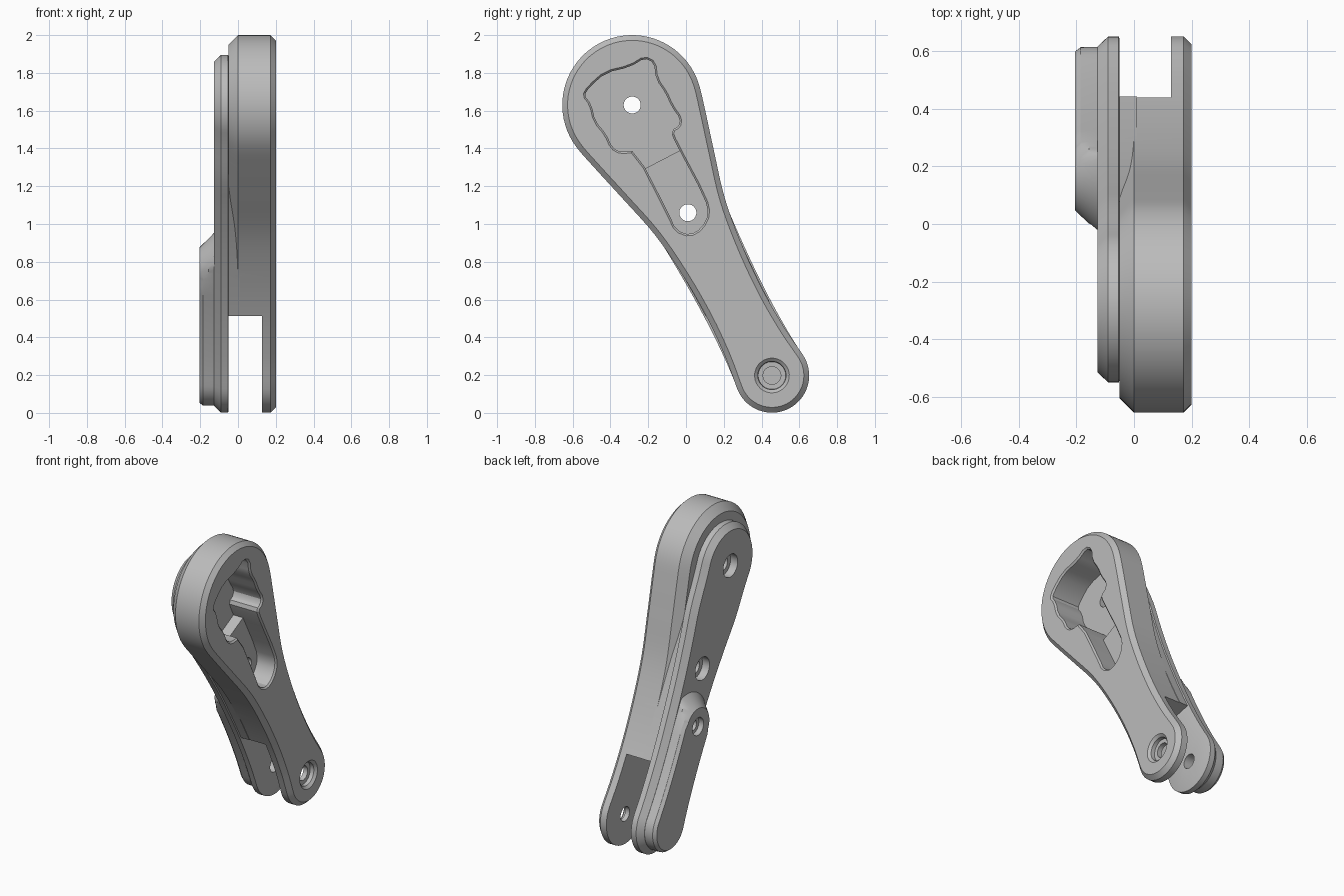
import bpy, bmesh
from math import pi, sin, cos, acos, hypot

if "Cube" in bpy.data.objects:
    bpy.data.objects.remove(bpy.data.objects["Cube"], do_unlink=True)

grey = bpy.data.materials.new("plain_grey")
grey.use_nodes = True
grey.diffuse_color = (0.5, 0.5, 0.5, 1)
grey.node_tree.nodes["Principled BSDF"].inputs["Base Color"].default_value = grey.diffuse_color

# Pivot centres (y, z) and the arm axis between them
UPPER, LOWER = (-0.285, 1.63), (0.455, 0.198)
LENGTH = hypot(LOWER[0] - UPPER[0], LOWER[1] - UPPER[1])
AY, AZ = [(b - a) / LENGTH for a, b in zip(UPPER, LOWER)]


def place(points):
    """Map (along, across) arm coordinates to (y, z)."""
    return [(UPPER[0] + AY * t - AZ * s, UPPER[1] + AZ * t + AY * s) for t, s in points]


def arc(t, s, radius, start, end, n):
    return [(t + radius * cos(start + (end - start) * i / n),
             s + radius * sin(start + (end - start) * i / n)) for i in range(n + 1)]


def mirror(half):
    return half + [(t, -s) for t, s in half[-2:0:-1]]


def inset(loop, d):
    """Move a clockwise loop inwards by d."""
    out = []
    for i, (t, s) in enumerate(loop):
        a, b = loop[i - 1], loop[(i + 1) % len(loop)]
        dt, ds = b[0] - a[0], b[1] - a[1]
        k = d / hypot(dt, ds)
        out.append((t + ds * k, s - dt * k))
    return out


def half_outline(big, small, leave, nodes):
    """Two round ends joined by a smooth side through nodes."""
    head = arc(0, 0, big, pi, acos(leave / big), 20)
    foot = arc(LENGTH, 0, small, 1.68, 0, 14)
    pts = [head[-1]] + nodes + [foot[0]]
    slopes = [(b[1] - a[1]) / (b[0] - a[0]) for a, b in zip(pts, pts[2:])]
    slopes = [-leave / head[-1][1]] + slopes + [(LENGTH - foot[0][0]) / foot[0][1]]
    side = []
    for (t0, s0), (t1, s1), m0, m1 in zip(pts, pts[1:], slopes, slopes[1:]):
        for i in range(1, 6):
            u, h = i / 5, t1 - t0
            s = (s0 * (1 + 2 * u) * (1 - u) ** 2 + h * m0 * u * (1 - u) ** 2
                 + s1 * u * u * (3 - 2 * u) + h * m1 * u * u * (u - 1))
            side.append((t0 + h * u, s))
    return head + side[:-1] + foot


def chaikin(pts):
    out = []
    for p, q in zip(pts, pts[1:] + pts[:1]):
        out += [tuple(a * k + b * (1 - k) for a, b in zip(p, q)) for k in (0.75, 0.25)]
    return out


def loft(name, layers):
    """Solid through (x, outline) layers."""
    bm = bmesh.new()
    rings = [[bm.verts.new((x, y, z)) for y, z in pts] for x, pts in layers]
    n = len(rings[0])
    for lo, hi in zip(rings, rings[1:]):
        for i in range(n):
            j = (i + 1) % n
            bm.faces.new((lo[i], lo[j], hi[j], hi[i]))
    bm.faces.new(rings[0])
    bm.faces.new(rings[-1])
    bmesh.ops.recalc_face_normals(bm, faces=bm.faces)
    mesh = bpy.data.meshes.new(name)
    bm.to_mesh(mesh)
    bm.free()
    mesh.materials.append(grey)
    obj = bpy.data.objects.new(name, mesh)
    bpy.context.collection.objects.link(obj)
    return obj


def turned(name, along, layers):
    """Round cutter on the arm axis, (x, radius) layers."""
    return loft(name, [(x, place(arc(along, 0, r, 0, 2 * pi, 32)[:-1])) for x, r in layers])


def combine(target, other, operation):
    mod = target.modifiers.new(operation, "BOOLEAN")
    mod.operation, mod.solver, mod.object = operation, "EXACT", other
    bpy.ops.object.select_all(action="DESELECT")
    bpy.context.view_layer.objects.active = target
    target.select_set(True)
    bpy.ops.object.modifier_apply(modifier=mod.name)
    bpy.data.objects.remove(other, do_unlink=True)


# Main arm body with chamfered rims
body = mirror(half_outline(0.37, 0.197, 0.06, [(0.2, 0.331), (0.4, 0.277), (0.67, 0.208),
                                               (0.94, 0.175), (1.2, 0.165), (1.42, 0.175)]))
arm = loft("link_arm", [(x, place(inset(body, d))) for x, d in
                        ((-0.05, 0.05), (0, 0), (0.172, 0), (0.2, 0.028))])

# Slimmer backing plate
plate_half = half_outline(0.265, 0.196, 0.03, [(0.3, 0.251), (0.5, 0.223), (0.72, 0.198),
                                               (0.97, 0.182), (1.2, 0.176), (1.42, 0.181)])
plate = mirror(plate_half)
combine(arm, loft("backing_plate", [(x, place(inset(plate, d))) for x, d in
                                    ((-0.127, 0.035), (-0.09, 0), (-0.053, 0),
                                     (-0.05, 0.008), (0.01, 0.008))]), "UNION")


# Raised pad flush with the plate's face, with a sloped nose
def pad_outline(d, nose):
    first = next(i for i, p in enumerate(plate_half) if p[0] > 1)
    sides = inset(plate, d)[first:len(plate_half)]
    tip = [(t, min(s, sides[0][1])) for t, s in arc(0.983, 0, nose, pi, pi / 2, 16)]
    return place(mirror(tip + sides))


combine(arm, loft("raised_pad", [(x, pad_outline(d, r)) for x, d, r in
                                 ((-0.205, 0.052, 0.118), (-0.185, 0.037, 0.138),
                                  (-0.156, 0.036, 0.166), (-0.127, 0.036, 0.196),
                                  (-0.11, 0.036, 0.196))]), "UNION")

# Fork slot at the lower end
slot = [(-0.3, 0.42), (1, 0.717), (1, -0.2), (-0.3, -0.2)]
combine(arm, loft("slot_cutter", [(-0.05, slot), (0.128, slot)]), "DIFFERENCE")

# Irregular pocket in the outer face, shallower along its narrow leg
pocket = chaikin([(-0.52, 1.73), (-0.43, 1.81), (-0.30, 1.84), (-0.22, 1.89), (-0.16, 1.86),
                  (-0.15, 1.77), (-0.10, 1.70), (-0.07, 1.63), (-0.02, 1.56), (-0.03, 1.51),
                  (-0.07, 1.49), (-0.05, 1.44), (0.11, 1.14), (0.13, 1.05), (0.09, 0.97),
                  (0.02, 0.93), (-0.06, 0.96), (-0.10, 1.05), (-0.27, 1.38), (-0.35, 1.37),
                  (-0.40, 1.40), (-0.43, 1.47), (-0.49, 1.54), (-0.51, 1.63), (-0.55, 1.68)])
lip = inset(pocket, 0.01)
pocket_cutter = loft("pocket_cutter", [(-0.01, lip), (0.19, lip), (0.2, pocket), (0.3, pocket)])
step = place([(0.33, -0.5), (0.33, 0.5), (1, 0.5), (1, -0.5)])
combine(pocket_cutter, loft("pocket_step", [(-0.1, step), (0.06, step)]), "DIFFERENCE")
combine(arm, pocket_cutter, "DIFFERENCE")

# Counterbored bolt holes through the pocket floor
for along in (0, 0.642):
    combine(arm, turned("bolt_cutter", along, ((-0.3, 0.075), (-0.075, 0.075),
                                               (-0.074, 0.045), (0.1, 0.045))), "DIFFERENCE")

# Blind hole in the pad
combine(arm, turned("pad_hole_cutter", 0.983, ((-0.3, 0.058), (-0.17, 0.058),
                                               (-0.169, 0.035), (-0.07, 0.035))), "DIFFERENCE")

# Pivot hole through the outer fork and into the inner one
combine(arm, turned("pivot_cutter", LENGTH, ((-0.14, 0.047), (0.159, 0.047), (0.16, 0.073),
                                             (0.185, 0.075), (0.2, 0.092), (0.21, 0.092))), "DIFFERENCE")

bpy.ops.object.select_all(action="DESELECT")
arm.select_set(True)
bpy.context.view_layer.objects.active = arm
bpy.ops.object.shade_smooth_by_angle(angle=0.44)
